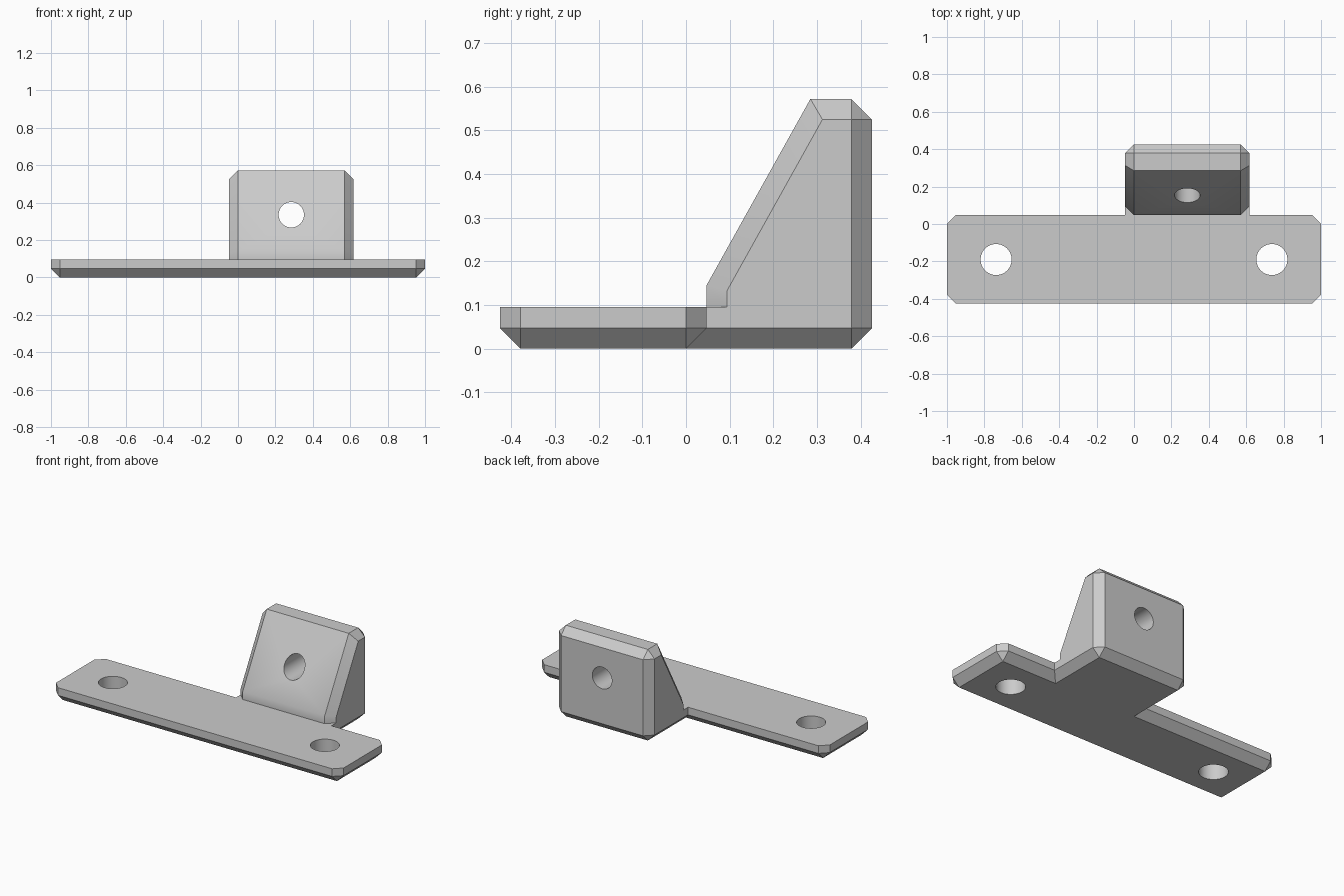
import bpy
import bmesh
from math import pi
from mathutils import Matrix

cube = bpy.data.objects.get("Cube")
if cube:
    bpy.data.objects.remove(cube)

CH = 0.047               # chamfer size
PLATE_TOP = 0.095
BACK = 0.426             # half depth of the bracket
LEFT, RIGHT = 0.617, -0.047   # sides of the upright block

grey = bpy.data.materials.new("light grey")
grey.use_nodes = True
grey.diffuse_color = (0.6, 0.6, 0.6, 1)
grey.node_tree.nodes["Principled BSDF"].inputs["Base Color"].default_value = (0.6, 0.6, 0.6, 1)


def make_object(name, bm):
    bmesh.ops.recalc_face_normals(bm, faces=bm.faces)
    mesh = bpy.data.meshes.new(name)
    bm.to_mesh(mesh)
    bm.free()
    mesh.materials.append(grey)
    obj = bpy.data.objects.new(name, mesh)
    bpy.context.collection.objects.link(obj)
    return obj


def prism(name, profile, x0, x1, chamfer_rule):
    """Extrude a (y, z) profile along x and chamfer the edges chosen by the rule."""
    bm = bmesh.new()
    face = bm.faces.new([bm.verts.new((x0, y, z)) for y, z in profile])
    moved = bmesh.ops.extrude_face_region(bm, geom=[face])["geom"]
    verts = [g for g in moved if isinstance(g, bmesh.types.BMVert)]
    bmesh.ops.translate(bm, verts=verts, vec=(x1 - x0, 0, 0))
    bmesh.ops.recalc_face_normals(bm, faces=bm.faces)
    edges = [e for e in bm.edges if chamfer_rule(e.verts[0].co, e.verts[1].co)]
    bmesh.ops.bevel(bm, geom=edges, offset=CH, offset_type='OFFSET', segments=1,
                    profile=0.5, affect='EDGES', clamp_overlap=False)
    return make_object(name, bm)


def cylinder(name, radius, location, rotation=Matrix()):
    bm = bmesh.new()
    bmesh.ops.create_cone(bm, cap_ends=True, segments=48, radius1=radius, radius2=radius,
                          depth=1.4, matrix=Matrix.Translation(location) @ rotation)
    obj = make_object(name, bm)
    obj.hide_render = True
    return obj


def combine(target, other, operation):
    mod = target.modifiers.new(operation.lower(), 'BOOLEAN')
    mod.operation = operation
    mod.solver = 'EXACT'
    mod.object = other
    bpy.context.view_layer.objects.active = target
    bpy.ops.object.modifier_apply(modifier=mod.name)
    bpy.data.objects.remove(other)


def rect(y0, y1):
    return [(y0, 0), (y1, 0), (y1, PLATE_TOP), (y0, PLATE_TOP)]


def low(a, b):
    return max(a.z, b.z) < 0.001


def upright(a, b):
    return abs(a.z - b.z) > 0.01


# Long mounting plate: chamfered corners and underside
bracket = prism("mounting_bracket", rect(-BACK, CH), -1, 1,
                lambda a, b: low(a, b) or upright(a, b))

# Foot under the block, its front end buried in the plate
FOOT_FRONT = -0.2
foot = prism("block_foot", rect(FOOT_FRONT, BACK), RIGHT, LEFT,
             lambda a, b: max(a.y, b.y) > 0 and (low(a, b) or upright(a, b)))

# Upright block with a sloping front, chamfered along both sides and top back
wedge = [(CH, PLATE_TOP), (CH, 0.145), (0.285, 0.572), (BACK, 0.572), (BACK, PLATE_TOP)]


def wedge_chamfer(a, b):
    on_side = abs(a.x - b.x) < 0.001 and max(a.z, b.z) > PLATE_TOP + 0.01
    top_back = min(a.z, b.z) > 0.5 and min(a.y, b.y) > 0.4
    return on_side or top_back


block = prism("upright_block", wedge, RIGHT, LEFT, wedge_chamfer)

combine(bracket, foot, 'UNION')
combine(bracket, block, 'UNION')

# Screw holes through the plate and the block
for x in (-0.737, 0.737):
    combine(bracket, cylinder("plate_hole", 0.083, (x, -0.19, 0)), 'DIFFERENCE')
combine(bracket, cylinder("block_hole", 0.068, (0.285, 0.2, 0.335),
                          Matrix.Rotation(pi / 2, 4, 'X')), 'DIFFERENCE')

# Smooth the hole walls while keeping the chamfers crisp
bpy.ops.object.select_all(action='DESELECT')
bracket.select_set(True)
bpy.context.view_layer.objects.active = bracket
bpy.ops.object.shade_smooth_by_angle()
